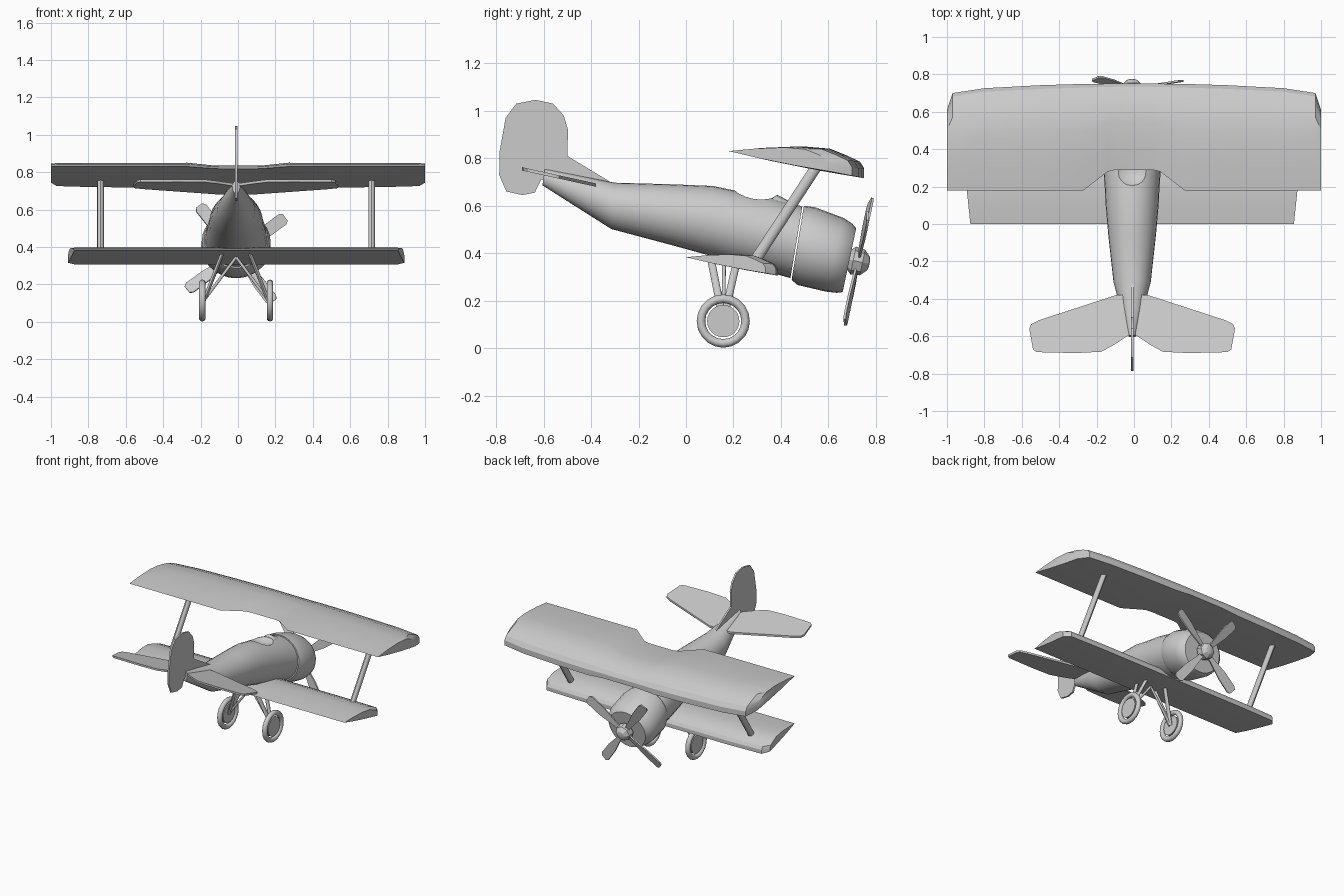
import bpy
from math import cos, sin, pi, radians
from mathutils import Vector, Matrix

cube = bpy.data.objects.get("Cube")
if cube:
    bpy.data.objects.remove(cube, do_unlink=True)

grey = bpy.data.materials.new("plain_grey")
grey.use_nodes = True
grey.diffuse_color = (0.6, 0.6, 0.6, 1)
grey.node_tree.nodes["Principled BSDF"].inputs["Base Color"].default_value = (0.6, 0.6, 0.6, 1)

CX = -0.01  # centre line of the body


def finish(ob, name, angle=35):
    ob.name = name
    ob.data.materials.clear()
    ob.data.materials.append(grey)
    bpy.ops.object.select_all(action="DESELECT")
    ob.select_set(True)
    bpy.context.view_layer.objects.active = ob
    bpy.ops.object.mode_set(mode="EDIT")
    bpy.ops.mesh.select_all(action="SELECT")
    bpy.ops.mesh.normals_make_consistent(inside=False)
    bpy.ops.object.mode_set(mode="OBJECT")
    bpy.ops.object.shade_smooth_by_angle(angle=radians(angle))
    return ob


def loft(name, rings, angle=35):
    """Skin a list of equal-length closed rings and cap both ends."""
    n = len(rings[0])
    verts = [tuple(p) for ring in rings for p in ring]
    faces = [(k * n + i, k * n + (i + 1) % n, (k + 1) * n + (i + 1) % n, (k + 1) * n + i)
             for k in range(len(rings) - 1) for i in range(n)]
    faces += [tuple(range(n)), tuple(range(len(verts) - n, len(verts)))]
    mesh = bpy.data.meshes.new(name)
    mesh.from_pydata(verts, [], faces)
    ob = bpy.data.objects.new(name, mesh)
    bpy.context.collection.objects.link(ob)
    return finish(ob, name, angle)


def ellipse(centre, u, v, n):
    return [centre + u * cos(2 * pi * i / n) + v * sin(2 * pi * i / n) for i in range(n)]


def body(name, stations):
    """Stations: top y, top z, bottom y, bottom z, half width."""
    rings = []
    for ty, tz, by, bz, w in stations:
        top, bot = Vector((CX, ty, tz)), Vector((CX, by, bz))
        rings.append(ellipse((top + bot) / 2, Vector((w, 0, 0)), (top - bot) / 2, 28))
    return loft(name, rings)


def strut(name, a, b, thin, wide):
    a, b = Vector(a), Vector(b)
    d = (b - a).normalized()
    u = Vector((1, 0, 0))
    u = (u - d * u.dot(d)).normalized()
    v = d.cross(u)
    return loft(name, [ellipse(p, u * thin, v * wide, 12) for p in (a, b)])


def plate(name, outline, offset, matrix=Matrix()):
    offset = Vector(offset)
    return loft(name, [[matrix @ (Vector(p) + offset * s) for p in outline] for s in (-1, 1)])


# Wing section: position along the chord from the trailing edge, height in chords
AIRFOIL = [(0, 0), (0.25, 0.024), (0.54, 0.036), (0.75, 0.018), (0.87, -0.03), (0.965, -0.075),
           (1, -0.13), (1, -0.2), (0.85, -0.175), (0.65, -0.14), (0.3, -0.07)]


def wing(name, cx, z, half):
    """Half sections: trailing x, leading x, trailing y, leading y, height drop."""
    mirrored = [(-a, -b, c, d, e) for a, b, c, d, e in reversed(half)]
    rings = []
    for xt, xl, yt, yl, drop in mirrored + half:
        c = yl - yt
        rings.append([Vector((cx + xt + (xl - xt) * u, yt + c * u, z - drop + c * h))
                      for u, h in AIRFOIL])
    return loft(name, rings, 30)


# Fuselage with a scooped cockpit
fuselage = body("fuselage", [
    (-0.595, 0.755, -0.605, 0.686, 0.02), (-0.45, 0.727, -0.46, 0.594, 0.062),
    (-0.30, 0.697, -0.315, 0.502, 0.1), (-0.05, 0.69, -0.06, 0.434, 0.128),
    (0.115, 0.683, 0.10, 0.39, 0.142), (0.20, 0.665, 0.18, 0.368, 0.146),
    (0.36, 0.635, 0.31, 0.332, 0.157), (0.49, 0.597, 0.44, 0.295, 0.165)])
bpy.ops.mesh.primitive_uv_sphere_add(segments=24, ring_count=16, location=(CX, 0.3, 0.7))
cutter = bpy.context.object
cutter.scale = (0.13, 0.105, 0.088)
cutter.hide_render = True
mod = fuselage.modifiers.new("cockpit", "BOOLEAN")
mod.operation = "DIFFERENCE"
mod.object = cutter
bpy.context.view_layer.objects.active = fuselage
bpy.ops.object.modifier_apply(modifier=mod.name)
bpy.data.objects.remove(cutter, do_unlink=True)
finish(fuselage, "fuselage")

# Windscreen and engine cowl
loft("windscreen", [ellipse(Vector((CX, y, 0.6)), Vector((w, 0, 0)), Vector((0, 0, h)), 16)
                    for y, w, h in ((0.365, 0.055, 0.035), (0.385, 0.05, 0.046), (0.46, 0.02, 0.005))])
body("engine_cowl", [
    (0.497, 0.6, 0.445, 0.287, 0.17), (0.545, 0.593, 0.47, 0.266, 0.184),
    (0.665, 0.548, 0.59, 0.238, 0.184), (0.7, 0.525, 0.635, 0.233, 0.168),
    (0.717, 0.505, 0.66, 0.236, 0.145)])

# Wings
wing("upper_wing", 0, 0.83, [
    (0.1, 0.1, 0.29, 0.75, 0.012), (0.14, 0.14, 0.28, 0.75, 0.01), (0.27, 0.27, 0.18, 0.749, 0),
    (0.5, 0.5, 0.18, 0.742, 0), (0.8, 0.8, 0.18, 0.726, 0), (0.97, 0.97, 0.18, 0.7, 0),
    (1, 1, 0.18, 0.61, 0)])
wing("lower_wing", CX, 0.383, [
    (0.1, 0.1, 0, 0.387, 0), (0.6, 0.6, 0, 0.387, 0), (0.84, 0.865, 0, 0.38, 0),
    (0.865, 0.9, 0, 0.335, 0)])

# Tail: flat tilted tailplane and rounded fin
half_tail = [(0.085, -0.38), (0.5, -0.515), (0.54, -0.535), (0.55, -0.56), (0.53, -0.67),
             (0.51, -0.685), (0.3, -0.69), (0.165, -0.683), (0.095, -0.645), (0.02, -0.595)]
tail = half_tail + [(-x, y) for x, y in reversed(half_tail)]
plate("tailplane", [(x + CX, y, 0.687 - 0.22 * (y + 0.38)) for x, y in tail], (0, 0, 0.007))
fin = [(-0.31, 0.695), (-0.5, 0.81), (-0.497, 0.92), (-0.515, 0.98), (-0.56, 1.03), (-0.635, 1.046),
       (-0.715, 1.03), (-0.76, 0.97), (-0.785, 0.83), (-0.787, 0.73), (-0.757, 0.66), (-0.69, 0.645),
       (-0.637, 0.655), (-0.61, 0.71), (-0.52, 0.70)]
plate("fin", [(CX, y, z) for y, z in fin], (0.006, 0, 0))

# Propeller, tilted with the engine
prop = Matrix.Translation((CX, 0.724, 0.365)) @ Matrix.Rotation(-0.209, 4, "X")
loft("propeller_hub", [[prop @ p for p in ellipse(Vector((0, y, 0)), Vector((r, 0, 0)),
                                                  Vector((0, 0, r)), 8)]
                       for y, r in ((-0.04, 0.04), (-0.02, 0.06), (0.02, 0.055), (0.045, 0.03),
                                    (0.05, 0.012))], 20)
blade = [(0.02, -0.014), (0.09, -0.018), (0.2, -0.033), (0.31, -0.034), (0.328, -0.022),
         (0.328, 0.022), (0.31, 0.034), (0.2, 0.033), (0.09, 0.018), (0.02, 0.014)]
for i in range(4):
    turn = Matrix.Rotation(-radians(37 + 90 * i), 4, "Y") @ Matrix.Rotation(radians(12), 4, "X")
    plate(f"propeller_blade_{i + 1}", [(r, 0, w) for r, w in blade], (0, 0.005, 0), prop @ turn)

# Wing struts, landing gear and wheels on both sides
for side, s in (("left", 1), ("right", -1)):
    def at(x, y, z):
        return (CX + s * x, y, z)

    strut(f"{side}_wing_strut", at(0.725, 0.275, 0.345), at(0.725, 0.55, 0.765), 0.018, 0.023)
    hub = at(0.172, 0.157, 0.115)
    strut(f"{side}_front_leg", hub, at(0.07, 0.215, 0.37), 0.01, 0.016)
    strut(f"{side}_rear_leg", hub, at(0.07, 0.105, 0.375), 0.01, 0.016)
    strut(f"{side}_half_axle", hub, at(0, 0.16, 0.345), 0.008, 0.008)
    wheel = at(0.181, 0.157, 0.114)
    bpy.ops.mesh.primitive_torus_add(major_segments=20, minor_segments=10, major_radius=0.094,
                                     minor_radius=0.018, location=wheel, rotation=(0, pi / 2, 0))
    finish(bpy.context.object, f"{side}_tyre", 50)
    bpy.ops.mesh.primitive_cylinder_add(vertices=24, radius=0.068, depth=0.02,
                                        location=wheel, rotation=(0, pi / 2, 0))
    finish(bpy.context.object, f"{side}_wheel_disc")
